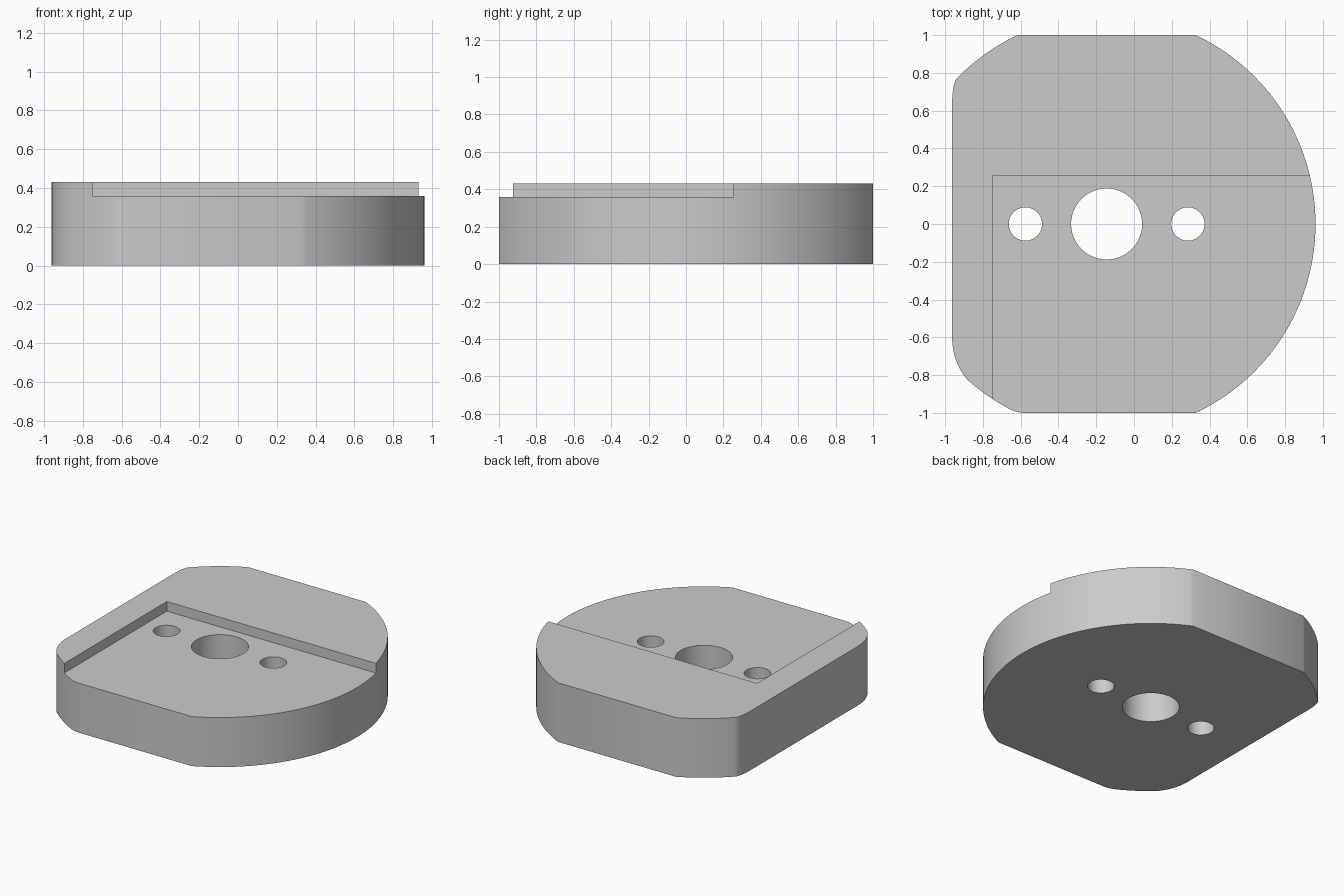
import bpy, bmesh, math
from mathutils import Vector

cube = bpy.data.objects.get("Cube")
if cube:
    bpy.data.objects.remove(cube)

CX, R = -0.145, 1.106        # disc centre and radius
LEFT, TOP, FLOOR = -0.963, 0.43, 0.36

grey = bpy.data.materials.new("plain grey")
grey.use_nodes = True
colour = (0.6, 0.6, 0.6, 1)
grey.diffuse_color = colour
grey.node_tree.nodes["Principled BSDF"].inputs["Base Color"].default_value = colour


def prism(name, outline, z0, z1):
    """Extrude a counter-clockwise outline from z0 to z1."""
    bm = bmesh.new()
    face = bm.faces.new([bm.verts.new((x, y, z0)) for x, y in outline])
    top = bmesh.ops.extrude_face_region(bm, geom=[face], use_keep_orig=True)
    verts = [v for v in top["geom"] if isinstance(v, bmesh.types.BMVert)]
    bmesh.ops.translate(bm, verts=verts, vec=(0, 0, z1 - z0))
    bmesh.ops.recalc_face_normals(bm, faces=bm.faces)
    mesh = bpy.data.meshes.new(name)
    bm.to_mesh(mesh)
    bm.free()
    mesh.materials.append(grey)
    obj = bpy.data.objects.new(name, mesh)
    bpy.context.collection.objects.link(obj)
    return obj


def arc(x, y, r, a0, a1, n):
    return [(x + r * math.cos(a0 + (a1 - a0) * i / n),
             y + r * math.sin(a0 + (a1 - a0) * i / n)) for i in range(n + 1)]


def bend(a, b, c, n=8):
    """Rounded corner from a to c, pulled towards b."""
    a, b, c = Vector(a), Vector(b), Vector(c)
    return [tuple(a.lerp(b, i / n).lerp(b.lerp(c, i / n), i / n)) for i in range(n + 1)]


def rim(y):
    """Left rim point of the disc at height y."""
    return CX - math.sqrt(R * R - y * y), y


def rim_arc(y0, y1, n=8):
    a0, a1 = (math.pi - math.asin(y / R) for y in (y0, y1))
    return arc(CX, 0, R, a0, a1, n)


# Trimmed disc outline: round right side, flats front, back and left
flat = math.asin(1 / R)
outline = arc(CX, 0, R, -flat, flat, 96)
outline += rim_arc(1, 0.768, 16)
outline += bend(rim(0.768), (-0.96, 0.735), (LEFT, 0.65))[1:]
outline += bend((LEFT, -0.6), (LEFT, -0.73), rim(-0.825))
outline += rim_arc(-0.825, -0.98)[1:]
outline += bend(rim(-0.98), (-0.62, -1), (-0.57, -1))[1:]
base = prism("base_plate", outline, 0, TOP)


def cut(cutter):
    mod = base.modifiers.new(cutter.name, "BOOLEAN")
    mod.operation = "DIFFERENCE"
    mod.solver = "EXACT"
    mod.object = cutter
    cutter.hide_render = True
    bpy.context.view_layer.objects.active = base
    bpy.ops.object.modifier_apply(modifier=mod.name)
    bpy.data.objects.remove(cutter)


# Stepped recess open to the front and right
cut(prism("recess_cutter", [(-0.75, -2), (2, -2), (2, 0.253), (-0.75, 0.253)], FLOOR, 1))

# Centre bore and two bolt holes
for x, r in ((CX, 0.188), (CX - 0.43, 0.088), (CX + 0.43, 0.088)):
    cut(prism("hole_cutter", arc(x, 0, r, 0, math.tau, 64)[:-1], -1, 1))

bpy.ops.object.select_all(action="DESELECT")
base.select_set(True)
bpy.context.view_layer.objects.active = base
bpy.ops.object.shade_smooth_by_angle(angle=math.radians(30))
